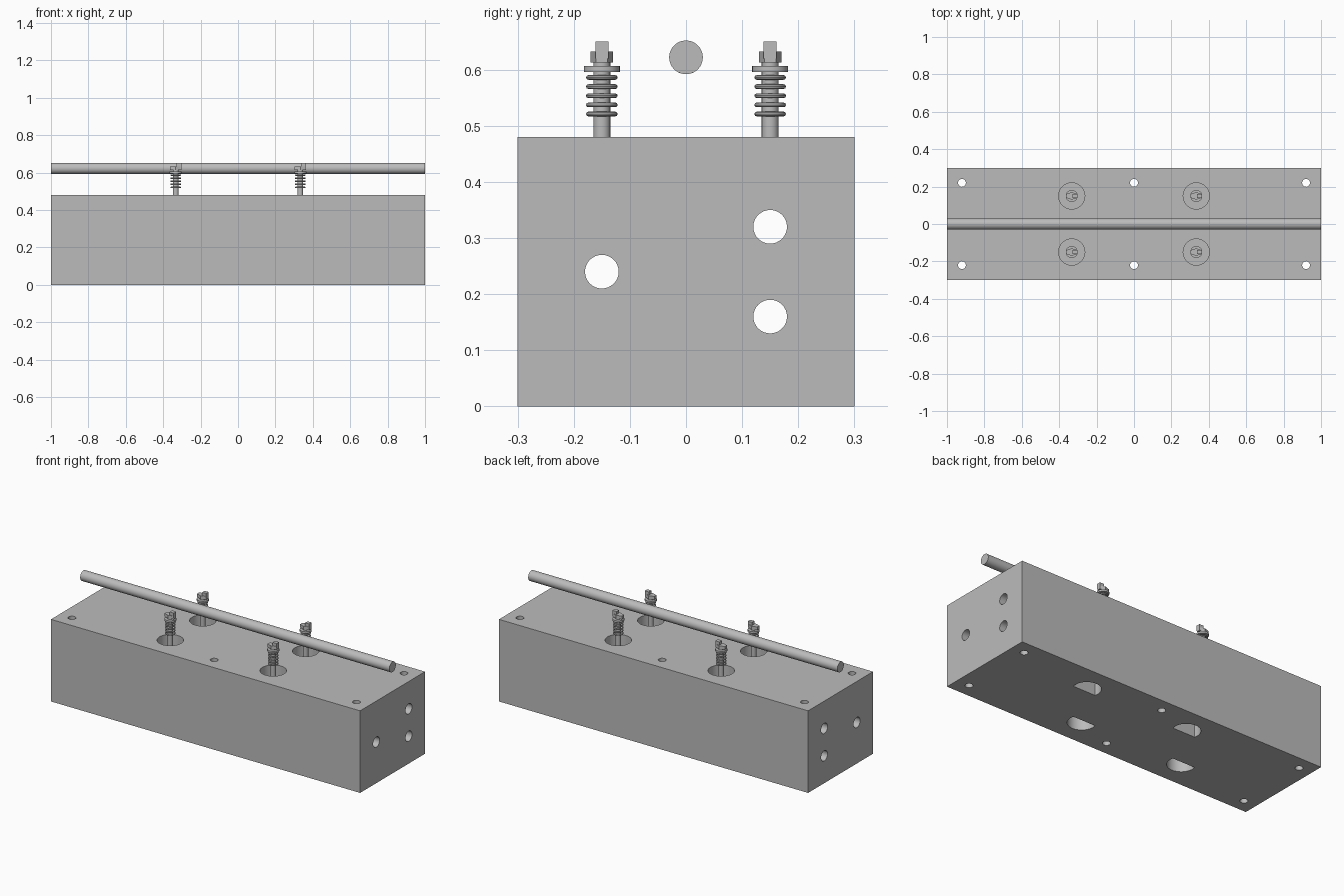
import bpy, bmesh, math
from mathutils import Matrix, Vector

cube = bpy.data.objects.get("Cube")
if cube:
    bpy.data.objects.remove(cube, do_unlink=True)

grey = bpy.data.materials.new("plain_grey")
grey.use_nodes = True
colour = (0.5, 0.5, 0.5, 1)
grey.diffuse_color = colour
grey.node_tree.nodes["Principled BSDF"].inputs["Base Color"].default_value = colour


def finish(bm, name, smooth=True):
    mesh = bpy.data.meshes.new(name)
    bmesh.ops.recalc_face_normals(bm, faces=bm.faces)
    bm.to_mesh(mesh)
    bm.free()
    mesh.materials.append(grey)
    ob = bpy.data.objects.new(name, mesh)
    bpy.context.collection.objects.link(ob)
    if smooth:
        select(ob)
        bpy.ops.object.shade_smooth_by_angle(angle=math.radians(35))
    return ob


def select(ob):
    bpy.ops.object.select_all(action="DESELECT")
    ob.select_set(True)
    bpy.context.view_layer.objects.active = ob


def rod(bm, start, end, radius, sides=32):
    """Capped cylinder between two points."""
    a, b = Vector(start), Vector(end)
    turn = (b - a).to_track_quat("Z", "Y").to_matrix().to_4x4()
    return bmesh.ops.create_cone(
        bm, cap_ends=True, segments=sides, radius1=radius, radius2=radius,
        depth=(b - a).length, matrix=Matrix.Translation((a + b) / 2) @ turn)["verts"]


def box(bm, centre, size):
    bmesh.ops.create_cube(
        bm, size=1, matrix=Matrix.Translation(centre) @ Matrix.Diagonal((*size, 1)))


def port(bm, x, y, radius, flat, z0, z1):
    """D-shaped prism with its flat side towards the centre line."""
    side = 1 if y > 0 else -1
    start = math.asin(flat / radius)
    points = []
    for i in range(25):
        a = start + (math.pi - 2 * start) * i / 24
        points.append((x + radius * math.cos(a), y + side * radius * math.sin(a)))
    face = bm.faces.new([bm.verts.new((px, py, z0)) for px, py in points])
    new = bmesh.ops.extrude_face_region(bm, geom=[face])["geom"]
    bmesh.ops.translate(bm, vec=(0, 0, z1 - z0),
                        verts=[v for v in new if isinstance(v, bmesh.types.BMVert)])


VALVES = [(x, y) for x in (-0.333, 0.333) for y in (-0.15, 0.15)]

# Main block
bm = bmesh.new()
box(bm, (0, 0, 0.24), (2, 0.6, 0.48))
block = finish(bm, "block", smooth=False)

# All drillings, cut in one go
bm = bmesh.new()
for y, z in ((-0.15, 0.24), (0.15, 0.16), (0.15, 0.32)):
    rod(bm, (-1.1, y, z), (1.1, y, z), 0.03)
for x in (-0.92, 0, 0.92):
    for y in (-0.22, 0.22):
        rod(bm, (x, y, -0.1), (x, y, 0.6), 0.021, 24)
for x, y in VALVES:
    rod(bm, (x, y, 0.4), (x, y, 0.6), 0.07, 40)
    port(bm, x + math.copysign(0.1, y), y * 0.93, 0.075, -0.02, -0.1, 0.1)
drill = finish(bm, "drill_cutter", smooth=False)
drill.hide_render = True

cut = block.modifiers.new("drillings", "BOOLEAN")
cut.operation = "DIFFERENCE"
cut.solver = "EXACT"
cut.object = drill
select(block)
bpy.ops.object.modifier_apply(modifier=cut.name)
bpy.data.objects.remove(drill, do_unlink=True)
select(block)
bpy.ops.object.shade_smooth_by_angle(angle=math.radians(35))

# Long shaft above the block
bm = bmesh.new()
rod(bm, (-1, 0, 0.622), (1, 0, 0.622), 0.03, 48)
finish(bm, "shaft")


def spring_ring(bm, centre, major, minor, steps=28, sides=8):
    """Closed ring of the spring."""
    loops = []
    for i in range(steps):
        a = 2 * math.pi * i / steps
        loop = []
        for j in range(sides):
            b = 2 * math.pi * j / sides
            r = major + minor * math.cos(b)
            loop.append(bm.verts.new(Vector(centre) + Vector(
                (r * math.cos(a), r * math.sin(a), minor * math.sin(b)))))
        loops.append(loop)
    for i in range(steps):
        p, q = loops[i], loops[(i + 1) % steps]
        for j in range(sides):
            k = (j + 1) % sides
            bm.faces.new((p[j], q[j], q[k], p[k]))


# Spring-loaded valves
for n, (x, y) in enumerate(VALVES, 1):
    bm = bmesh.new()
    rod(bm, (x, y, 0.4), (x, y, 0.616), 0.015, 24)
    finish(bm, f"valve_stem_{n}")

    bm = bmesh.new()
    for i in range(5):
        spring_ring(bm, (x, y, 0.521 + 0.0163 * i), 0.024, 0.0042)
    finish(bm, f"valve_spring_{n}")

    bm = bmesh.new()
    rod(bm, (x, y, 0.596), (x, y, 0.607), 0.032)
    finish(bm, f"spring_washer_{n}")

    # Six-sided head, flats facing front and back, with an offset tab on top
    bm = bmesh.new()
    head = rod(bm, (x, y, 0.613), (x, y, 0.632), 0.03, 6)
    xs = max(v.co.x for v in head) - x
    ys = max(v.co.y for v in head) - y
    for v in head:
        v.co.x = x + (v.co.x - x) * 0.03 / xs
        v.co.y = y + (v.co.y - y) * 0.02 / ys
    box(bm, (x + 0.017, y, 0.635), (0.026, 0.023, 0.03))
    finish(bm, f"valve_head_{n}", smooth=False)
